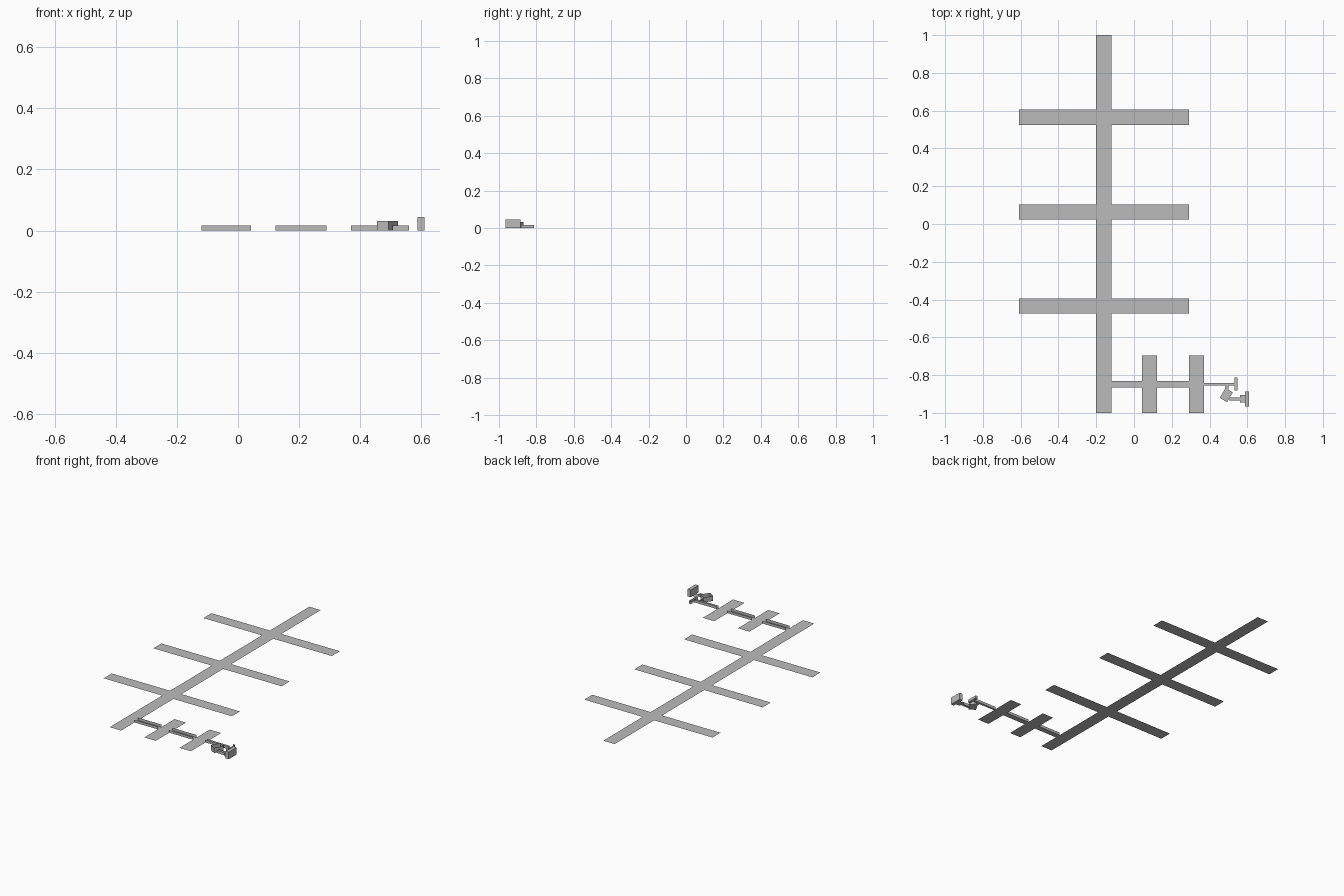
import bpy
from math import radians
from mathutils import Matrix, Vector

if "Cube" in bpy.data.objects:
    bpy.data.objects.remove(bpy.data.objects["Cube"])

grey = bpy.data.materials.new("plain grey")
grey.diffuse_color = (0.5, 0.5, 0.5, 1)
grey.use_nodes = True
grey.node_tree.nodes["Principled BSDF"].inputs["Base Color"].default_value = grey.diffuse_color


def make(name, verts, faces):
    me = bpy.data.meshes.new(name)
    me.from_pydata(verts, [], faces)
    me.materials.append(grey)
    ob = bpy.data.objects.new(name, me)
    bpy.context.collection.objects.link(ob)
    return ob


def floor(name, x0, x1, y0, y1):
    """Flat sheet on the ground."""
    return make(name, [(x0, y0, 0), (x1, y0, 0), (x1, y1, 0), (x0, y1, 0)], [(0, 1, 2, 3)])


def room(name, x0, x1, y0, y1, h, walls="snew", roof=False, angle=0):
    """Floor with thin upright walls on the chosen sides, optional roof."""
    c = Vector(((x0 + x1) / 2, (y0 + y1) / 2, 0))
    rot = Matrix.Rotation(radians(angle), 3, 'Z')
    verts = [c + rot @ (Vector((x, y, z)) - c) for z in (0, h)
             for x, y in ((x0, y0), (x1, y0), (x1, y1), (x0, y1))]
    sides = {"s": (0, 1, 5, 4), "e": (1, 2, 6, 5), "n": (2, 3, 7, 6), "w": (3, 0, 4, 7)}
    faces = [(0, 1, 2, 3)] + [sides[w] for w in walls]
    if roof:
        faces.append((4, 5, 6, 7))
    return make(name, verts, faces)


# long main strip and its three crossing strips, as left and right arms
floor("main_strip", -0.2, -0.12, -1, 1)
for i, y in enumerate((-0.435, 0.063, 0.565)):
    floor(f"cross_strip_left_{i}", -0.61, -0.2, y - 0.04, y + 0.04)
    floor(f"cross_strip_right_{i}", -0.12, 0.29, y - 0.04, y + 0.04)

# two short side strips
for i, x in enumerate((0.043, 0.29)):
    floor(f"side_strip_{i}", x, x + 0.08, -1, -0.697)

# open channels linking the strips
room("channel_0", -0.12, 0.043, -0.865, -0.83, 0.017, "sn")
room("channel_1", 0.123, 0.29, -0.865, -0.83, 0.017, "sn")
room("narrow_channel", 0.37, 0.533, -0.854, -0.841, 0.017, "sn")

# crosswise end of the narrow channel
room("channel_end", 0.533, 0.547, -0.882, -0.812, 0.017, "sne")

# short branch to the turned room
room("branch", 0.482, 0.5, -0.88, -0.854, 0.017, "ew")
room("turned_room", 0.466, 0.511, -0.936, -0.876, 0.032, "snew", angle=-30)

# passage and landing to the tall end room
room("passage", 0.505, 0.56, -0.934, -0.918, 0.017, "sn")
floor("landing", 0.56, 0.588, -0.945, -0.904)
room("tall_end_room", 0.588, 0.61, -0.965, -0.886, 0.045, "snew", roof=True)
